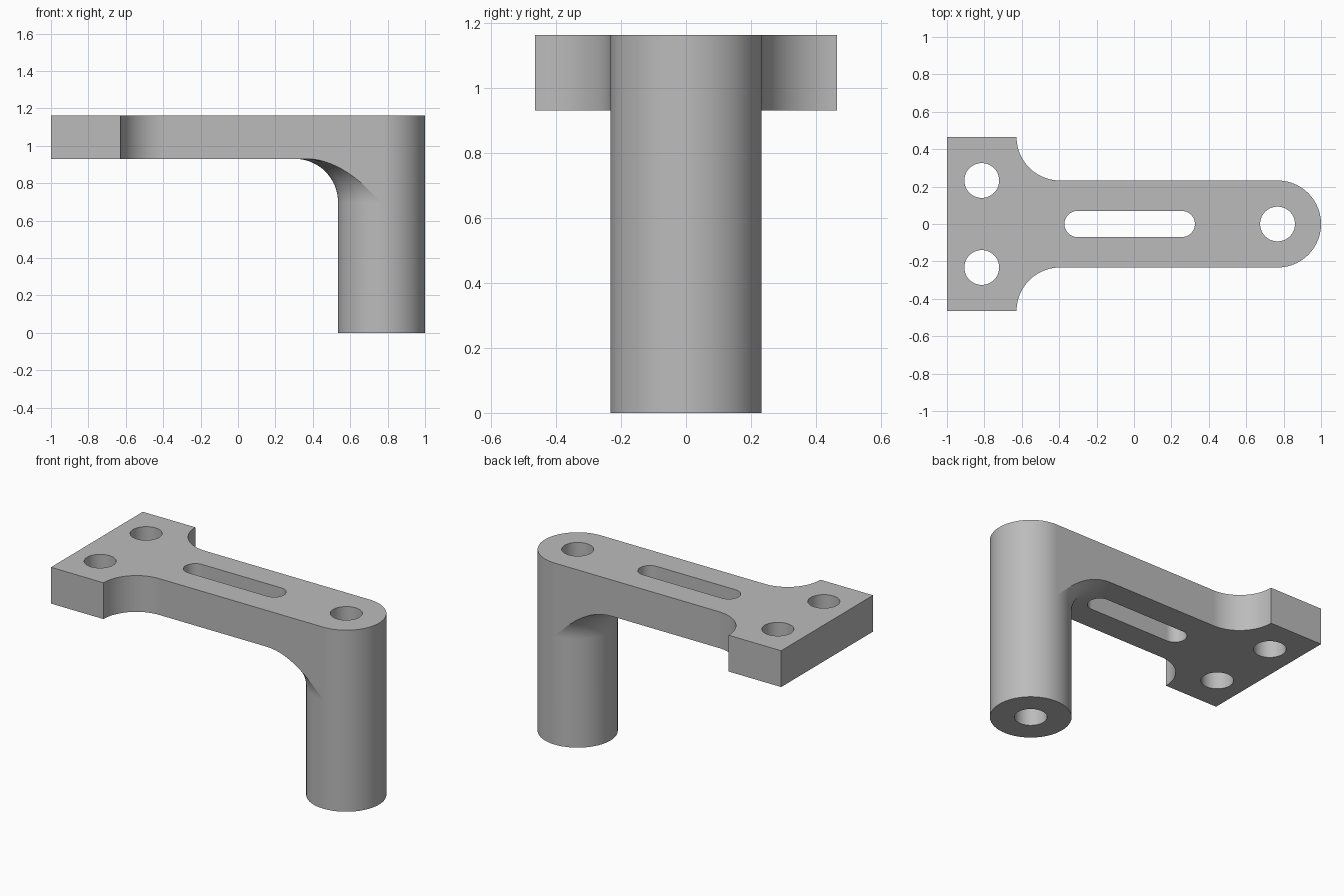
import bpy, bmesh
from math import sin, cos, acos, pi, radians, sqrt
from mathutils import Vector

if "Cube" in bpy.data.objects:
    bpy.data.objects.remove(bpy.data.objects["Cube"])

U = 2 / 86                 # one design unit
R = 10 * U                 # post radius, fillet radius and half arm width
POST_X = 1 - R
UNDER, TOP = 40 * U, 50 * U
STEPS, LEVELS = 144, 16

grey = bpy.data.materials.new("plain grey")
grey.use_nodes = True
colour = (0.5, 0.5, 0.5, 1)
grey.diffuse_color = colour
grey.node_tree.nodes["Principled BSDF"].inputs["Base Color"].default_value = colour


def add_object(name, bm):
    bmesh.ops.recalc_face_normals(bm, faces=bm.faces[:])
    mesh = bpy.data.meshes.new(name)
    bm.to_mesh(mesh)
    bm.free()
    mesh.materials.append(grey)
    obj = bpy.data.objects.new(name, mesh)
    bpy.context.collection.objects.link(obj)
    return obj


def reach(angle):
    """Distance from the post axis to the arm outline; angle 0 points along the arm."""
    if cos(angle) < 1e-6:
        return R
    return min(2 * R, R / max(abs(sin(angle)), 1e-6))


def polar(angle, dist, z):
    return Vector((POST_X - dist * cos(angle), dist * sin(angle), z))


bm = bmesh.new()

# Post with its rounded fillet flaring out into the underside of the arm
angles = [-pi + 2 * pi * i / STEPS for i in range(STEPS)]
columns = []
for a in angles:
    far = reach(a)
    sweep = acos(max(0, min(1, (2 * R - far) / R)))
    pts = [polar(a, R, 0)]
    for j in range(LEVELS + 1):
        t = sweep * j / LEVELS
        pts.append(polar(a, 2 * R - R * cos(t), UNDER - R + R * sin(t)))
    pts += [polar(a, far, UNDER), polar(a, far, TOP)]
    columns.append([bm.verts.new(p) for p in pts])

inside = radians(30) + 1e-4      # directions in which the post opens into the arm
for i, a in enumerate(angles):
    left, right = columns[i], columns[(i + 1) % STEPS]
    opened = a > -inside and a + 2 * pi / STEPS < inside
    for j in range(len(left) - 1):
        if opened and j == len(left) - 2:
            continue
        bm.faces.new((left[j], right[j], right[j + 1], left[j + 1]))
bm.faces.new([c[0] for c in columns])
bm.faces.new([c[-1] for c in columns])

# Arm and wide mounting tab, with concave corners between them
joint = [polar(a, 2 * R, 0) for a in angles if abs(a) < inside]
corner = [Vector((-1 + 26 * U - R * sin(t), 2 * R - R * cos(t), 0))
          for t in (pi / 2 * i / 36 for i in range(37))]
outline = joint + corner + [Vector((-1, 2 * R, 0)), Vector((-1, -2 * R, 0))]
outline += [Vector((p.x, -p.y, 0)) for p in reversed(corner)]
low = [bm.verts.new((p.x, p.y, UNDER)) for p in outline]
high = [bm.verts.new((p.x, p.y, TOP)) for p in outline]
bm.faces.new(low)
bm.faces.new(high)
for i in range(len(joint) - 1, len(outline)):
    k = (i + 1) % len(outline)
    bm.faces.new((low[i], low[k], high[k], high[i]))

bmesh.ops.remove_doubles(bm, verts=bm.verts[:], dist=1e-5)
bmesh.ops.recalc_face_normals(bm, faces=bm.faces[:])
bmesh.ops.dissolve_limit(bm, angle_limit=radians(0.05),
                         verts=bm.verts[:], edges=bm.edges[:])
bracket = add_object("bracket", bm)


def cut_hole(name, x0, x1, y, radius):
    """Cut a round hole, or a slot when x0 and x1 differ, right through."""
    bm = bmesh.new()
    ring = []
    for cx, start in ((x1, -pi / 2), (x0, pi / 2)):
        for i in range(33):
            t = start + pi * i / 32
            ring.append(bm.verts.new((cx + radius * cos(t), y + radius * sin(t), -0.1)))
    face = bm.faces.new(ring)
    new = bmesh.ops.extrude_face_region(bm, geom=[face])["geom"]
    bmesh.ops.translate(bm, vec=(0, 0, TOP + 0.2),
                        verts=[g for g in new if isinstance(g, bmesh.types.BMVert)])
    bmesh.ops.remove_doubles(bm, verts=bm.verts[:], dist=1e-5)
    cutter = add_object(name, bm)
    cutter.hide_render = True
    mod = bracket.modifiers.new(name, "BOOLEAN")
    mod.operation, mod.solver, mod.object = "DIFFERENCE", "EXACT", cutter
    bpy.context.view_layer.objects.active = bracket
    bpy.ops.object.modifier_apply(modifier=name)
    bpy.data.objects.remove(cutter)


# Post bore, arm slot and the two tab holes
cut_hole("post_bore", POST_X, POST_X, 0, 4 * U)
cut_hole("arm_slot", -1 + 30 * U, -1 + 54 * U, 0, 3 * U)
for side in (-1, 1):
    cut_hole("tab_hole", -1 + 8 * U, -1 + 8 * U, side * R, 4 * U)

# Smooth curves, crisp edges
bpy.ops.object.select_all(action="DESELECT")
bracket.select_set(True)
bpy.context.view_layer.objects.active = bracket
bpy.ops.object.shade_smooth_by_angle(angle=radians(20))
weighted = bracket.modifiers.new("even_shading", "WEIGHTED_NORMAL")
weighted.keep_sharp = True
